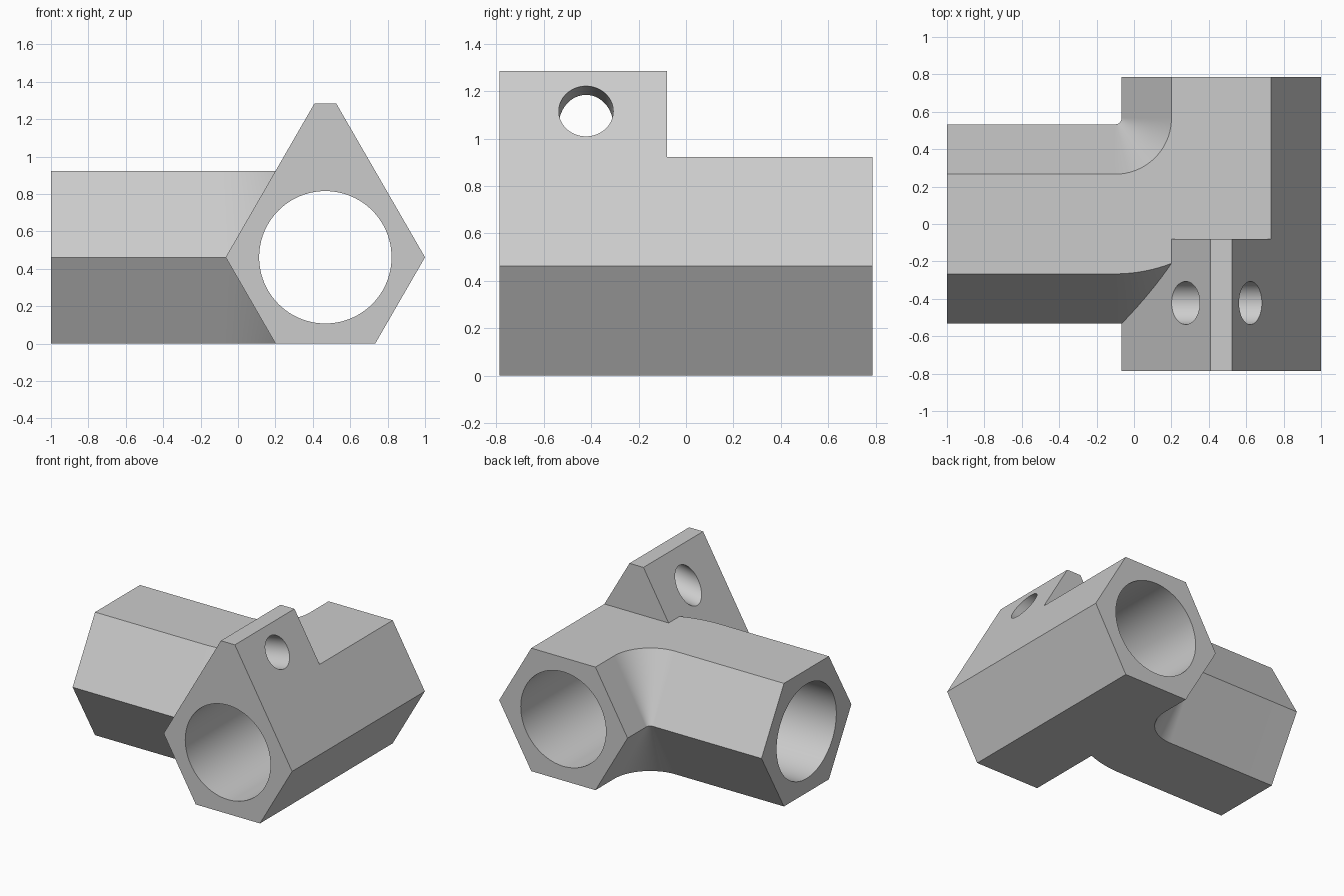
import bpy, bmesh, math
from mathutils import Vector, Matrix

if "Cube" in bpy.data.objects:
    bpy.data.objects.remove(bpy.data.objects["Cube"])

R = 0.533                      # hexagon circumradius
H = R * math.sqrt(3) / 2       # hexagon half height, also the axis height
AX = 1 - R                     # x of the main tube axis
L = 0.787                      # half length of the main tube
BORE = 0.354
PIVOT = Vector((-0.1, 0.567))  # vertical axis of the elbow bend

grey = bpy.data.materials.new("light grey")
grey.use_nodes = True
colour = (0.6, 0.6, 0.6, 1)
grey.diffuse_color = colour
grey.node_tree.nodes["Principled BSDF"].inputs["Base Color"].default_value = colour


def make_object(name, bm):
    bmesh.ops.recalc_face_normals(bm, faces=bm.faces)
    mesh = bpy.data.meshes.new(name)
    bm.to_mesh(mesh)
    bm.free()
    mesh.materials.append(grey)
    obj = bpy.data.objects.new(name, mesh)
    bpy.context.collection.objects.link(obj)
    return obj


def loft(name, sections):
    """Skin a run of matching cross-sections and cap both ends."""
    bm = bmesh.new()
    rings = [[bm.verts.new(p) for p in s] for s in sections]
    n = len(rings[0])
    for a, b in zip(rings, rings[1:]):
        for i in range(n):
            j = (i + 1) % n
            bm.faces.new((a[i], a[j], b[j], b[i]))
    bm.faces.new(rings[0])
    bm.faces.new(rings[-1])
    return make_object(name, bm)


def cylinder(name, centre, direction, radius, length):
    bm = bmesh.new()
    turn = Vector(direction).to_track_quat("Z", "Y").to_matrix().to_4x4()
    bmesh.ops.create_cone(bm, cap_ends=True, segments=96, radius1=radius, radius2=radius,
                          depth=length, matrix=Matrix.Translation(centre) @ turn)
    return make_object(name, bm)


def combine(target, tool, operation):
    tool.hide_render = True
    mod = target.modifiers.new(tool.name, "BOOLEAN")
    mod.operation = operation
    mod.solver = "EXACT"
    mod.object = tool
    bpy.context.view_layer.objects.active = target
    bpy.ops.object.modifier_apply(modifier=mod.name)
    bpy.data.objects.remove(tool)


# Main tube: hexagon whose upper sides run on up to a narrow ridge
ridge = 0.058
top = H + (R - ridge) * math.sqrt(3)
profile = [(-R / 2, 0), (R / 2, 0), (R, H), (ridge, top), (-ridge, top), (-R, H)]
body = loft("tube_connector", [[(AX + x, y, z) for x, z in profile] for y in (-L, L)])

# Step that leaves the ridge only over the front part
notch = [(-0.5, 2 * H), (1.5, 2 * H), (1.5, 2), (-0.5, 2)]
combine(body, loft("ridge_notch", [[(x, y, z) for x, z in notch] for y in (-0.08, 1)]), "DIFFERENCE")

# Side branch: straight hexagon that bends into the main tube
hexagon = [(R, H), (R / 2, 2 * H), (-R / 2, 2 * H), (-R, H), (-R / 2, 0), (R / 2, 0)]
sections = [[(-1, -u, z) for u, z in hexagon]]
steps = 40
for i in range(steps + 1):
    a = math.pi / 2 * i / steps
    sections.append([(PIVOT.x + (PIVOT.y + u) * math.sin(a),
                      PIVOT.y - (PIVOT.y + u) * math.cos(a), z) for u, z in hexagon])
combine(body, loft("side_branch", sections), "UNION")

# Through bore, branch socket and the tilted hole in the ridge
combine(body, cylinder("main_bore", (AX, 0, H), (0, 1, 0), BORE, 2), "DIFFERENCE")
combine(body, cylinder("branch_socket", (-0.6, 0, H), (1, 0, 0), BORE, 1), "DIFFERENCE")
tilt = math.radians(10)
combine(body, cylinder("ridge_hole", (AX, -0.422, 1.088), (math.cos(tilt), 0, math.sin(tilt)),
                       0.115, 1.2), "DIFFERENCE")

# Smooth the round surfaces, keep the hexagon edges crisp
bpy.ops.object.select_all(action="DESELECT")
body.select_set(True)
bpy.context.view_layer.objects.active = body
bpy.ops.object.shade_smooth_by_angle(angle=math.radians(25))
